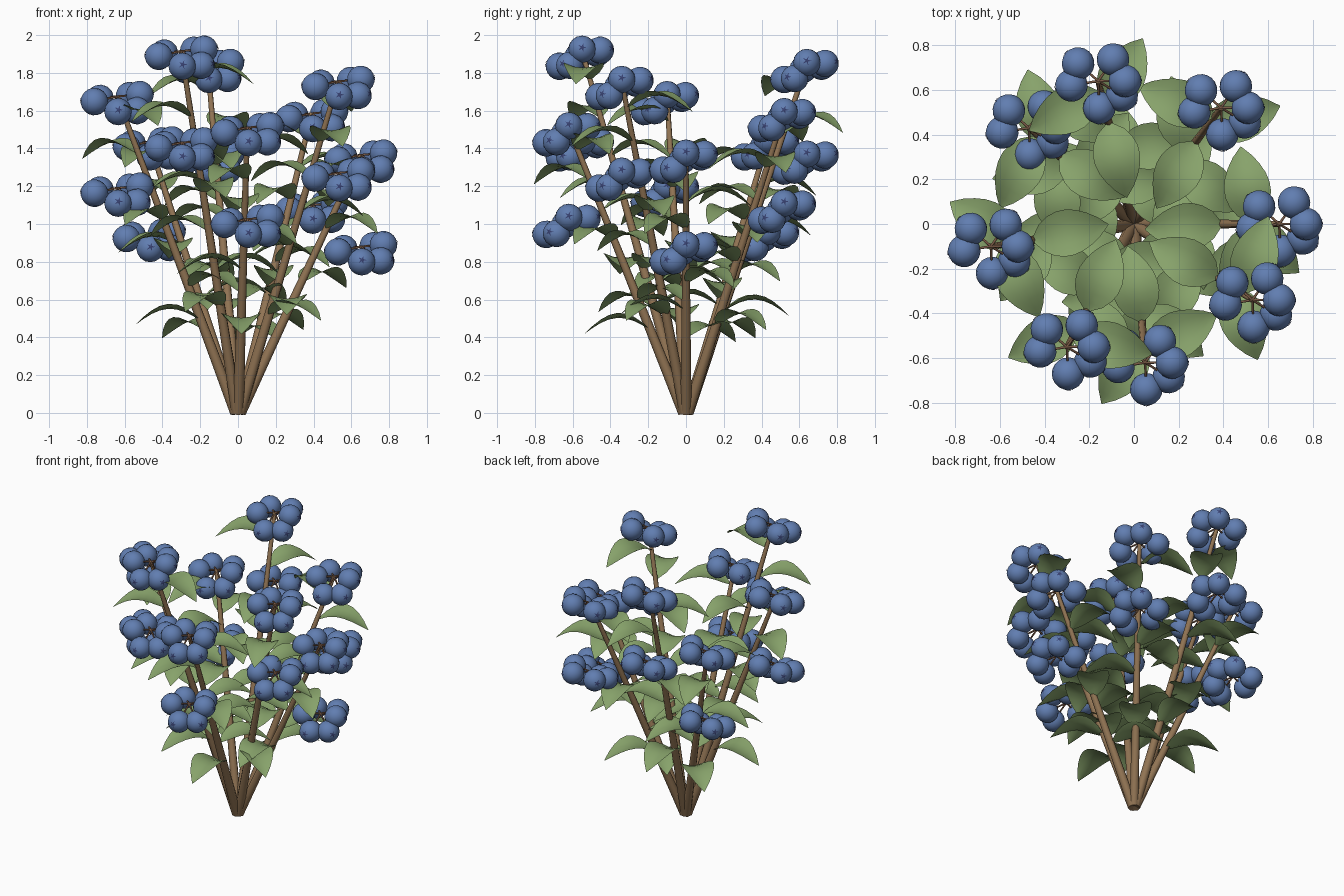
import bpy, bmesh, math
from mathutils import Vector, Matrix

if "Cube" in bpy.data.objects:
    bpy.data.objects.remove(bpy.data.objects["Cube"])


def material(name, rgb):
    m = bpy.data.materials.new(name)
    m.diffuse_color = (*rgb, 1)
    m.use_nodes = True
    m.node_tree.nodes["Principled BSDF"].inputs["Base Color"].default_value = m.diffuse_color
    return m


BARK = material("brown bark", (0.285, 0.175, 0.088))
TWIG = material("dark twig", (0.190, 0.100, 0.060))
LEAF = material("soft green", (0.245, 0.365, 0.147))
BERRY = material("berry blue", (0.120, 0.208, 0.440))
CROWN = material("dark blue", (0.040, 0.055, 0.170))


def finish(bm, name, mats):
    me = bpy.data.meshes.new(name)
    bm.to_mesh(me)
    bm.free()
    for m in mats:
        me.materials.append(m)
    return me


def place(me, name, loc=(0, 0, 0)):
    ob = bpy.data.objects.new(name, me)
    ob.location = loc
    bpy.context.collection.objects.link(ob)
    return ob


def rod(bm, a, b, r1, r2, sides, mat=0):
    """Tapered rod from a to b."""
    a, b = Vector(a), Vector(b)
    d = b - a
    rot = d.to_track_quat('Z', 'Y').to_matrix().to_4x4()
    old = set(bm.faces)
    bmesh.ops.create_cone(bm, cap_ends=True, segments=sides, radius1=r1, radius2=r2,
                          depth=d.length, matrix=Matrix.Translation((a + b) / 2) @ rot)
    for f in set(bm.faces) - old:
        f.material_index = mat
        f.smooth = len(f.verts) == 4


# Leaf: arched along its length, pointed at the tip, edges slightly raised
def leaf(bm, base, angle, length, width):
    rows, cols = 8, 4
    mat = Matrix.Translation(base) @ Matrix.Rotation(angle, 4, 'Z')
    grid = []
    for i in range(rows + 1):
        t = i / rows
        half = width / 2 * math.sin(math.pi * t ** 0.85) ** 0.8 if 0 < i < rows else 0.002
        mid = 0.07 * math.sin(math.pi * t) - 0.02 * t * t
        grid.append([])
        for j in range(cols + 1):
            s = j / cols * 2 - 1
            p = Vector((length * t, s * half, mid + 0.25 * half * s * s))
            grid[-1].append(bm.verts.new(mat @ p))
    for i in range(rows):
        for j in range(cols):
            f = bm.faces.new((grid[i][j], grid[i + 1][j], grid[i + 1][j + 1], grid[i][j + 1]))
            f.smooth = True


# Berry cluster: six berries on short stalks, each with a star crown on its outer end
def berry_cluster():
    bm = bmesh.new()
    R = 0.073
    hub = Vector((0, 0, 0.025))
    spots = [(0.12, 0.0, 0.035), (0.066, 0.096, 0.03), (-0.09, 0.078, 0.015),
             (-0.12, -0.02, -0.002), (0.005, -0.12, -0.055), (0.105, -0.065, -0.05)]
    for s in spots:
        c = Vector(s)
        rod(bm, hub, c, 0.006, 0.005, 5, 1)
        out = Vector((c.x, c.y, 0.015)).normalized()
        turn = Matrix.Translation(c) @ out.to_track_quat('Z', 'Y').to_matrix().to_4x4()
        old = set(bm.faces)
        bmesh.ops.create_uvsphere(bm, u_segments=16, v_segments=10, radius=R, matrix=turn)
        for f in set(bm.faces) - old:
            f.smooth = True
        # star crown
        ring = []
        for k in range(10):
            r = 0.025 if k % 2 == 0 else 0.008
            a = k * math.pi / 5
            z = math.sqrt(R * R - r * r) + 0.003
            ring.append(bm.verts.new(turn @ Vector((r * math.cos(a), r * math.sin(a), z))))
        top = bm.verts.new(turn @ Vector((0, 0, R + 0.003)))
        for k in range(10):
            bm.faces.new((top, ring[k], ring[(k + 1) % 10])).material_index = 2
    return finish(bm, "berry_cluster", (BERRY, TWIG, CROWN))


# Stem tips: x, y, z, then headings in degrees of the topmost and second leaf
TIPS = [(-0.16, 0.64, 1.82, 208, 61), (0.39, 0.52, 1.56, 158, 17),
        (-0.47, 0.43, 1.41, 243, 105), (0.65, 0.00, 1.34, 235, 99),
        (-0.64, -0.10, 1.65, 297, 149), (0.53, -0.34, 1.73, 72, 290),
        (-0.30, -0.55, 1.89, 348, 205), (0.05, -0.62, 1.485, 27, 238)]
LEAVES = 7
cluster = berry_cluster()

for n, (x, y, z, first, second) in enumerate(TIPS):
    tip = Vector((x, y, z + 0.025))
    # Stem
    bm = bmesh.new()
    foot = Vector((x, y, 0)).normalized() * 0.012
    rod(bm, foot, tip, 0.03, 0.013, 8)
    place(finish(bm, "stem", (BARK,)), f"stem_{n + 1}")

    # Leaves spiralling down the stem by the golden angle
    bm = bmesh.new()
    for k in range(LEAVES):
        t = 0.92 - 0.63 * k / (LEAVES - 1)
        heading = second - 137.5 * (k - 1) if k else first
        leaf(bm, foot.lerp(tip, t), math.radians(heading), 0.35 if k else 0.365, 0.21)
    place(finish(bm, "leaves", (LEAF,)), f"leaves_{n + 1}")

    # Upper and lower berry clusters
    place(cluster, f"upper_berries_{n + 1}", (x, y, z))
    place(cluster, f"lower_berries_{n + 1}", (x, y, z - 0.485))
